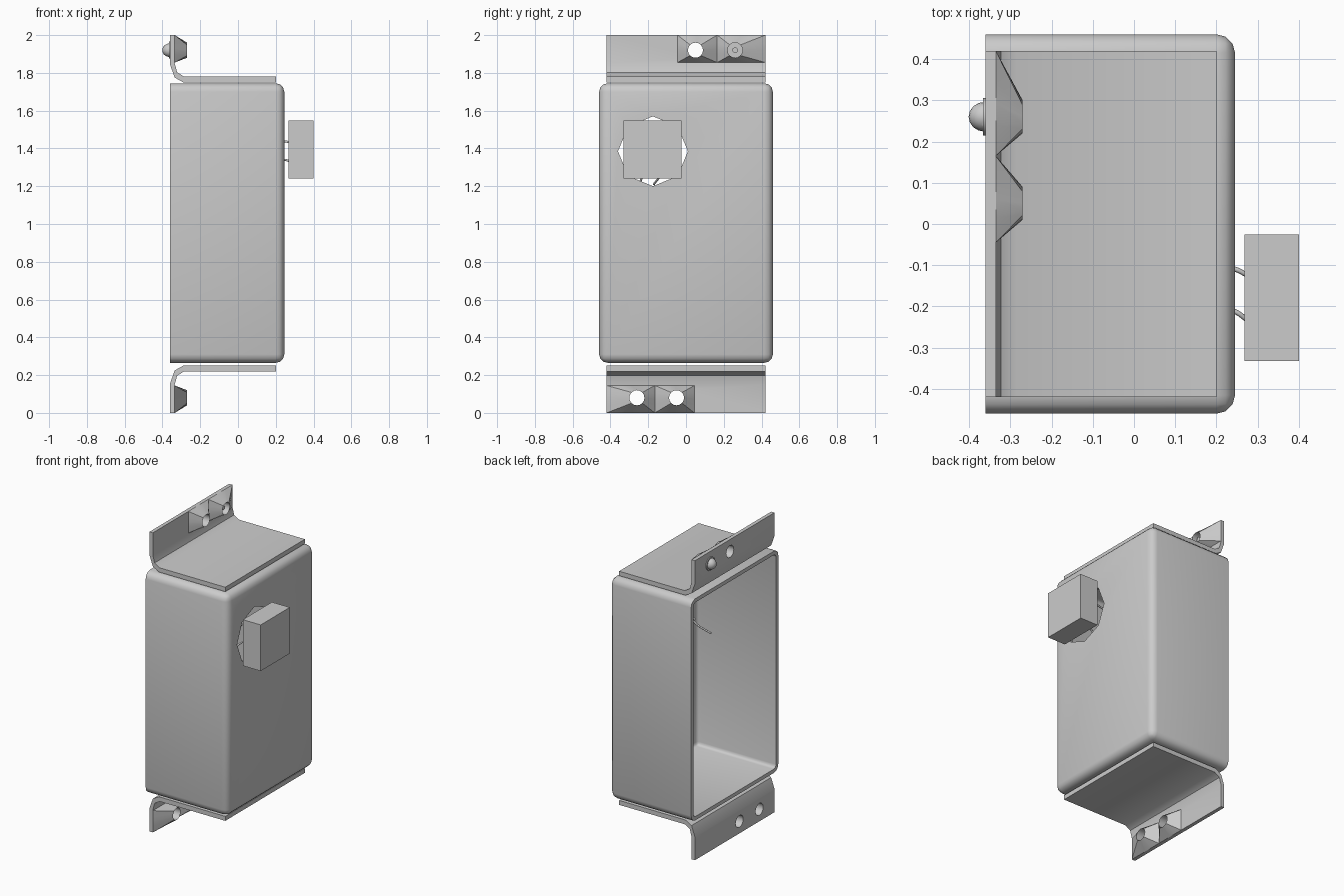
import bpy, bmesh, math
from mathutils import Vector, Matrix

if "Cube" in bpy.data.objects:
    bpy.data.objects.remove(bpy.data.objects["Cube"])


def make(name, bm, smooth=True):
    bmesh.ops.recalc_face_normals(bm, faces=bm.faces)
    me = bpy.data.meshes.new(name)
    bm.to_mesh(me)
    bm.free()
    ob = bpy.data.objects.new(name, me)
    bpy.context.collection.objects.link(ob)
    if smooth:
        shade(ob)
    return ob


def shade(ob):
    bpy.ops.object.select_all(action='DESELECT')
    ob.select_set(True)
    bpy.context.view_layer.objects.active = ob
    bpy.ops.object.shade_smooth_by_angle(angle=math.radians(35))


def block(bm, lo, hi):
    lo, hi = Vector(lo), Vector(hi)
    m = Matrix.Translation((lo + hi) / 2) @ Matrix.Diagonal((*(hi - lo), 1))
    bmesh.ops.create_cube(bm, size=1, matrix=m)


def cyl_x(bm, x0, x1, y, z, r, n):
    """Cylinder along x with a vertex straight up."""
    m = Matrix.Translation(((x0 + x1) / 2, y, z)) @ Matrix.Rotation(math.pi / 2, 4, 'Y')
    bmesh.ops.create_cone(bm, cap_ends=True, segments=n, radius1=r, radius2=r,
                          depth=x1 - x0, matrix=m)


def cut(ob, bm, name):
    cutter = make(name, bm, False)
    cutter.hide_render = True
    mod = ob.modifiers.new("cut", 'BOOLEAN')
    mod.object, mod.operation, mod.solver = cutter, 'DIFFERENCE', 'EXACT'
    bpy.context.view_layer.objects.active = ob
    bpy.ops.object.modifier_apply(modifier=mod.name)
    bpy.data.objects.remove(cutter)


# housing: rounded shell, open at x = -0.36
bm = bmesh.new()
block(bm, (-0.36, -0.46, 0.265), (0.245, 0.46, 1.745))
edges = [e for e in bm.edges if any(v.co.x > 0 for v in e.verts)]
bmesh.ops.bevel(bm, geom=edges, offset=0.045, segments=3, profile=0.5, affect='EDGES')
bm.normal_update()
bmesh.ops.delete(bm, geom=[f for f in bm.faces if f.normal.x < -0.99], context='FACES')
housing = make("housing", bm, False)
sol = housing.modifiers.new("wall", 'SOLIDIFY')
sol.thickness, sol.offset, sol.use_even_offset = 0.025, -1, True
bpy.context.view_layer.objects.active = housing
bpy.ops.object.modifier_apply(modifier=sol.name)
bm = bmesh.new()
cyl_x(bm, 0.1, 0.4, -0.175, 1.385, 0.185, 8)
cut(housing, bm, "opening_cutter")
shade(housing)

# mounting brackets: bent strip with two raised screw bosses
HOLES = [(0.26, 0.165, 0.42), (0.05, -0.045, 0.165)]   # hole y, cell y range
HZ, Z0, Z1, R, N = 1.92, 1.855, 2.0, 0.04, 16
PROFILE = [(0.2, 1.75), (-0.29, 1.75), (-0.335, 1.775), (-0.36, 1.845), (-0.36, 2.0),
           (-0.335, 2.0), (-0.335, 1.85), (-0.322, 1.803), (-0.285, 1.78), (0.2, 1.78)]


def bracket(name, flip):
    bm = bmesh.new()
    face = bm.faces.new([bm.verts.new((x, -0.42, z)) for x, z in PROFILE])
    ext = bmesh.ops.extrude_face_region(bm, geom=[face])
    bmesh.ops.translate(bm, vec=(0, 0.84, 0),
                        verts=[g for g in ext['geom'] if isinstance(g, bmesh.types.BMVert)])
    ob = make(name, bm, False)
    bm = bmesh.new()
    for y, _, _ in HOLES:
        cyl_x(bm, -0.45, -0.2, y, HZ, R, N)
    cut(ob, bm, "hole_cutter")
    bm = bmesh.new()
    bm.from_mesh(ob.data)
    for y, ya, yb in HOLES:
        rings = [[], [], []]
        for i in range(N):
            a = 2 * math.pi * i / N
            c, s = math.cos(a), math.sin(a)
            k = 1 / max(abs(c), abs(s))
            u, w = (c * k + 1) / 2, (s * k + 1) / 2
            rings[0].append(bm.verts.new((-0.335, ya + u * (yb - ya), Z0 + w * (Z1 - Z0))))
            for ring, x in ((rings[1], -0.27), (rings[2], -0.335)):
                ring.append(bm.verts.new((x, y + R * c, HZ + R * s)))
        for p, q in zip(rings, rings[1:]):
            for i in range(N):
                j = (i + 1) % N
                bm.faces.new((p[i], p[j], q[j], q[i]))
    if flip:
        bm.transform(Matrix.Translation((0, 0, 2)) @ Matrix.Rotation(math.pi, 4, 'X')
                     @ Matrix.Identity(4))
    bm.to_mesh(ob.data)
    bm.free()
    shade(ob)


bracket("top_bracket", False)
bracket("bottom_bracket", True)

# screw in the top bracket: domed head, washer rim and shank
bm = bmesh.new()
bmesh.ops.create_uvsphere(bm, u_segments=16, v_segments=10, radius=1,
                          matrix=Matrix.Translation((-0.362, 0.26, HZ))
                          @ Matrix.Diagonal((0.039, 0.036, 0.036, 1)))
bmesh.ops.bisect_plane(bm, geom=bm.verts[:] + bm.edges[:] + bm.faces[:],
                       plane_co=(-0.362, 0, 0), plane_no=(1, 0, 0), clear_outer=True)
cyl_x(bm, -0.366, -0.36, 0.26, HZ, 0.045, 16)
cyl_x(bm, -0.36, -0.29, 0.26, HZ, 0.015, 12)
make("screw", bm)

# control block hanging in front of the opening
bm = bmesh.new()
block(bm, (0.268, -0.332, 1.24), (0.4, -0.025, 1.548))
make("control_block", bm, False)


# two wires drooping from the block into the housing
def wire(name, pts):
    cu = bpy.data.curves.new(name, 'CURVE')
    cu.dimensions = '3D'
    cu.bevel_depth, cu.bevel_resolution, cu.use_fill_caps = 0.006, 1, True
    sp = cu.splines.new('BEZIER')
    sp.resolution_u = 6
    sp.bezier_points.add(len(pts) - 1)
    for bp, p in zip(sp.bezier_points, pts):
        bp.co = p
        bp.handle_left_type = bp.handle_right_type = 'AUTO'
    ob = bpy.data.objects.new(name, cu)
    bpy.context.collection.objects.link(ob)


wire("upper_wire", [(0.28, -0.127, 1.43), (0.24, -0.108, 1.438), (0.12, -0.1, 1.40),
                    (0.02, -0.13, 1.27), (-0.07, -0.17, 1.21)])
wire("lower_wire", [(0.28, -0.237, 1.33), (0.24, -0.21, 1.34), (0.17, -0.2, 1.32),
                    (0.1, -0.24, 1.23)])
